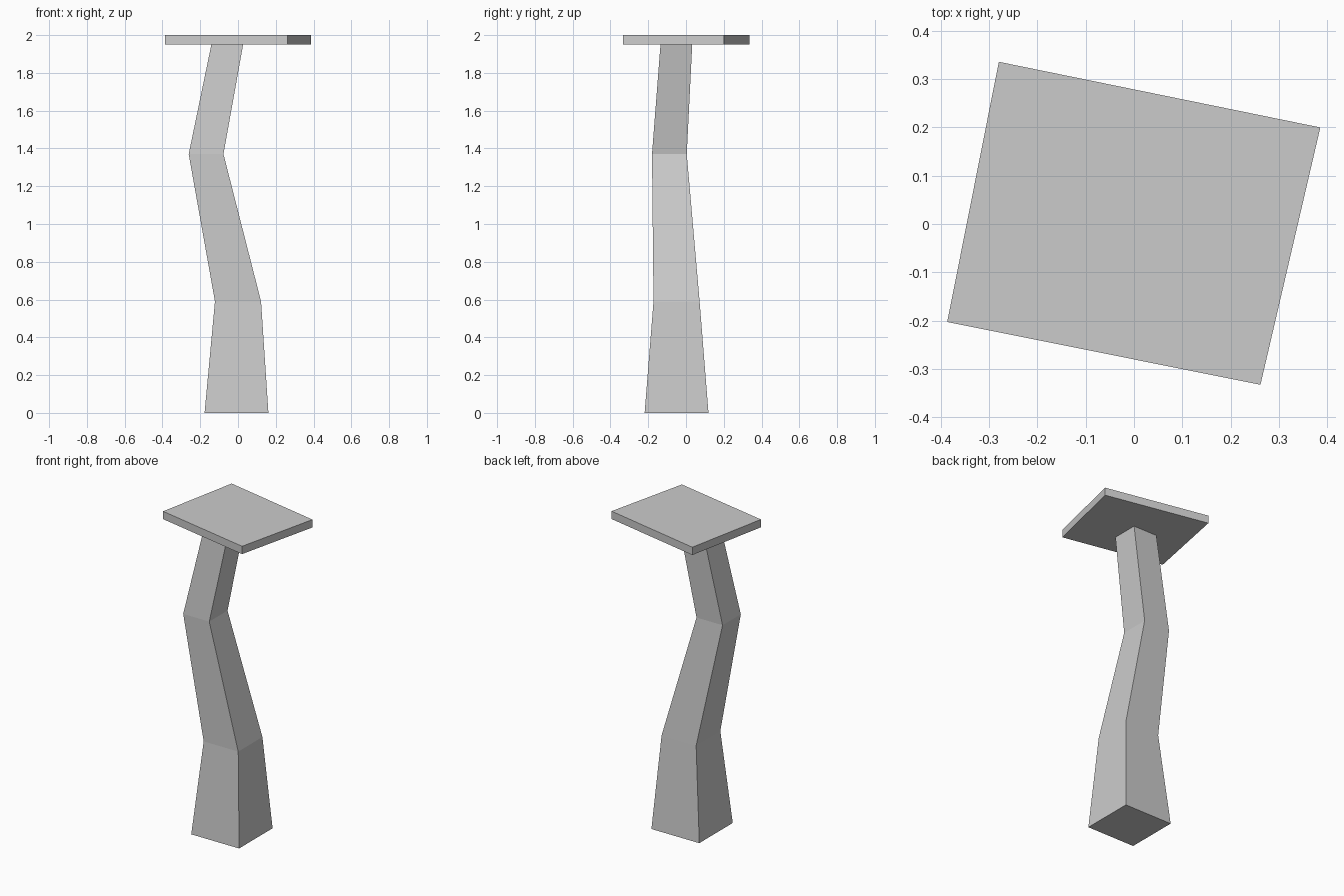
import bpy
import bmesh

cube = bpy.data.objects.get("Cube")
if cube:
    bpy.data.objects.remove(cube, do_unlink=True)

# One plain grey for everything
grey = bpy.data.materials.new("plain_grey")
grey.use_nodes = True
colour = (0.6, 0.6, 0.6, 1)
grey.diffuse_color = colour
bsdf = next(n for n in grey.node_tree.nodes if n.type == 'BSDF_PRINCIPLED')
bsdf.inputs["Base Color"].default_value = colour


def loft(name, rings):
    """Skin a stack of four-cornered rings and cap both ends."""
    bm = bmesh.new()
    loops = [[bm.verts.new(p) for p in ring] for ring in rings]
    for low, high in zip(loops, loops[1:]):
        for i in range(4):
            j = (i + 1) % 4
            bm.faces.new((low[i], low[j], high[j], high[i]))
    bm.faces.new(loops[0][::-1])
    bm.faces.new(loops[-1])
    bmesh.ops.recalc_face_normals(bm, faces=bm.faces)
    mesh = bpy.data.meshes.new(name)
    bm.to_mesh(mesh)
    bm.free()
    mesh.materials.append(grey)
    obj = bpy.data.objects.new(name, mesh)
    bpy.context.collection.objects.link(obj)
    return obj


def square(x, y, z, width):
    h = width / 2
    return [(x + sx * h, y + sy * h, z)
            for sx, sy in ((-1, -1), (1, -1), (1, 1), (-1, 1))]


# Crooked tapering post: centre x, centre y, height, width
bends = [
    (-0.008, -0.05, 0, 0.338),
    (0, -0.05, 0.59, 0.244),
    (-0.169, -0.088, 1.37, 0.184),
    (-0.057, -0.051, 1.95, 0.168),
]
loft("crooked_post", [square(*b) for b in bends])

# Slightly uneven, turned slab on top
corners = [(-0.387, -0.203), (0.262, -0.333), (0.386, 0.2), (-0.28, 0.336)]
loft("top_slab", [[(x, y, z) for x, y in corners] for z in (1.95, 2)])
